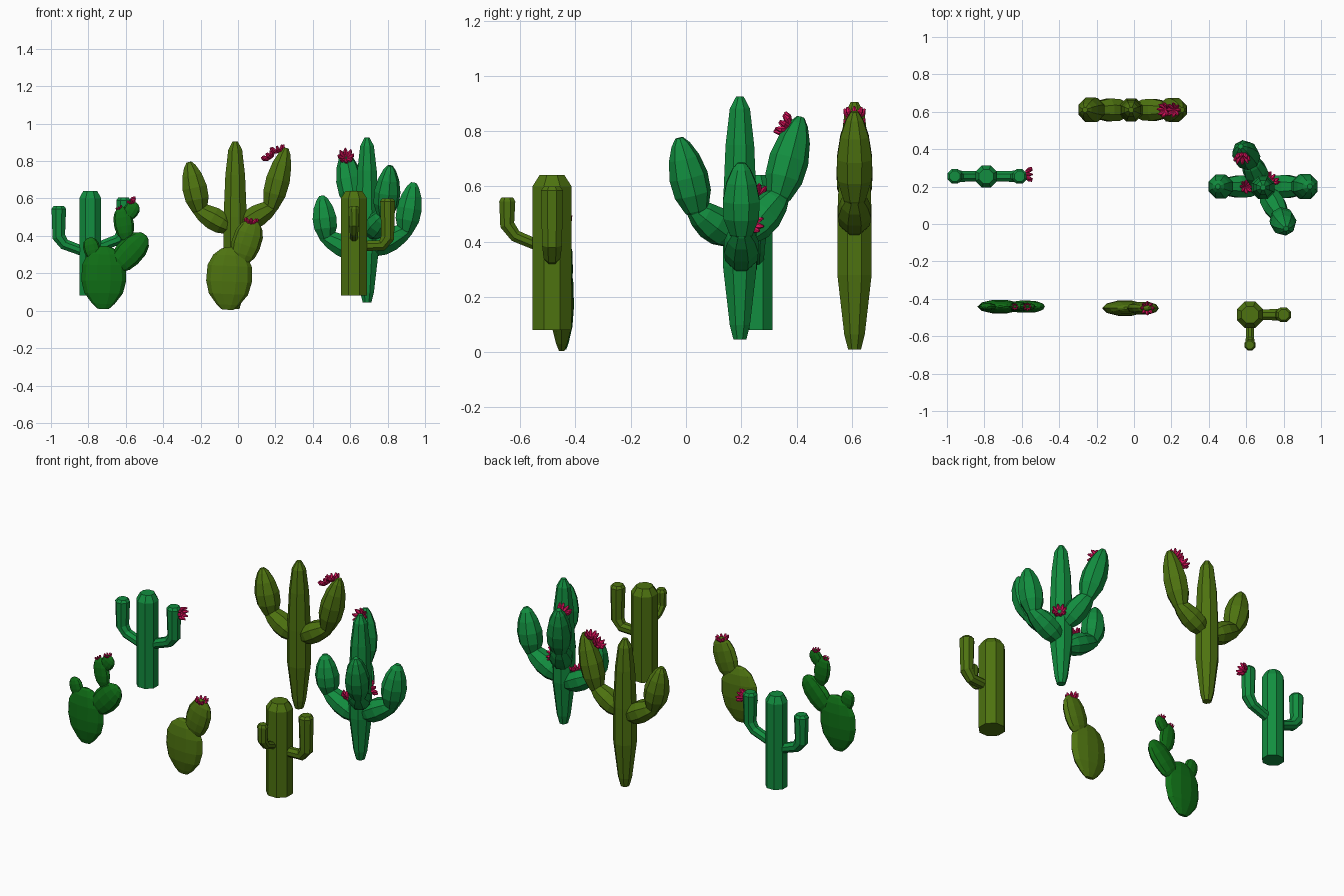
import bpy, bmesh, math
from mathutils import Vector

if "Cube" in bpy.data.objects:
    bpy.data.objects.remove(bpy.data.objects["Cube"])


def material(name, rgb):
    m = bpy.data.materials.new(name)
    m.diffuse_color = (*rgb, 1)
    m.use_nodes = True
    m.node_tree.nodes["Principled BSDF"].inputs["Base Color"].default_value = m.diffuse_color
    return m


TEAL = material("teal_green", (0.006, 0.27, 0.05))
OLIVE = material("olive_green", (0.075, 0.17, 0.005))
DARK = material("dark_green", (0.005, 0.16, 0.008))
PINK = material("flower_pink", (0.75, 0.006, 0.11))

EGG = [(0, .28), (.1, .62), (.3, .95), (.52, 1), (.75, .8), (.92, .48), (1, .2)]
PAD = [(0, .25), (.08, .5), (.25, .86), (.45, 1), (.7, .97), (.87, .74), (.97, .4), (1, .15)]


def add_tube(bm, path, radii, sides=8, side=(0, 1, 0), flat=1.0):
    """Skin rings of the given radii along a planar path; side is the plane normal."""
    pts, s = [Vector(p) for p in path], Vector(side).normalized()
    rings = []
    for i, (p, r) in enumerate(zip(pts, radii)):
        before = (p - pts[i - 1]).normalized() if i else Vector()
        after = (pts[i + 1] - p).normalized() if i < len(pts) - 1 else Vector()
        t = (before + after).normalized()
        u = (s - t * s.dot(t)).normalized()
        v = t.cross(u)
        ring = []
        for k in range(sides):
            a = 2 * math.pi * (k + .5) / sides
            ring.append(bm.verts.new(p + u * math.cos(a) * r * flat + v * math.sin(a) * r))
        rings.append(ring)
    for a, b in zip(rings, rings[1:]):
        for k in range(sides):
            n = (k + 1) % sides
            bm.faces.new((a[k], a[n], b[n], b[k]))
    bm.faces.new(rings[0][::-1])
    bm.faces.new(rings[-1])


def finish(bm, name, mat):
    bmesh.ops.recalc_face_normals(bm, faces=bm.faces)
    me = bpy.data.meshes.new(name)
    bm.to_mesh(me)
    bm.free()
    me.materials.append(mat)
    bpy.context.collection.objects.link(bpy.data.objects.new(name, me))


def tube(name, mat, path, radii, **kw):
    bm = bmesh.new()
    add_tube(bm, path, radii, **kw)
    finish(bm, name, mat)


def lobe(name, mat, a, b, r, profile=EGG, **kw):
    a, b = Vector(a), Vector(b)
    tube(name, mat, [a.lerp(b, t) for t, _ in profile], [r * f for _, f in profile], **kw)


def flower(name, pos, axis, size=.045, petals=8):
    """Open cup of pointed petals around an axis."""
    bm = bmesh.new()
    w, p = Vector(axis).normalized(), Vector(pos)
    u = w.orthogonal().normalized()
    v = w.cross(u)
    for k in range(petals):
        a = 2 * math.pi * k / petals
        d = u * math.cos(a) + v * math.sin(a)
        path = [p + d * size * x + w * size * h
                for x, h in ((.05, -.35), (.45, -.2), (.8, .15), (.98, .55))]
        add_tube(bm, path, [size * f for f in (.12, .25, .27, .1)],
                 sides=6, side=w.cross(d))
    finish(bm, name, PINK)


# Column cacti: octagonal trunk with chamfered top and elbow arms
def column(name, mat, x, y, r, arms):
    tube(name + "_trunk", mat, [(x, y, z) for z in (.08, .60, .64)], (r * 1.06, r * 1.06, r * .68),
         side=(0, 1, 0))
    for i, (dx, dy, reach, z0, z1, top, ar) in enumerate(arms):
        ex, ey = x + dx * reach, y + dy * reach
        path = [(x + dx * r * .5, y + dy * r * .5, z0),
                (ex - dx * .03, ey - dy * .03, z1 - .01),
                (ex, ey, z1 + .03), (ex, ey, top - .015), (ex, ey, top)]
        tube(f"{name}_arm_{i}", mat, path, [ar * f for f in (.72, .8, .95, 1.05, .75)],
             side=(-dy, dx, 0))


column("back_column", TEAL, -.79, .255, .06,
       [(-1, 0, .168, .315, .365, .56, .04), (1, 0, .178, .335, .39, .605, .04)])
column("front_column", OLIVE, .62, -.485, .072,
       [(1, 0, .18, .345, .36, .60, .041), (0, -1, .162, .38, .43, .56, .03)])
flower("back_column_flower", (-.565, .265, .57), (1, 0, .1), .037)

# Prickly pear cacti: flat pads (start x, z, end x, z, radius)
left_pads = [(-.72, .01, -.715, .345, .12), (-.765, .27, -.797, .39, .045),
             (-.67, .215, -.495, .405, .075), (-.595, .37, -.625, .555, .053),
             (-.60, .49, -.545, .578, .042)]
for i, (x0, z0, x1, z1, r) in enumerate(left_pads):
    lobe(f"left_pear_pad_{i}", DARK, (x0, -.442, z0), (x1, -.442, z1), r,
         PAD, sides=10, flat=min(.5, .038 / r if i == 0 else .45))
flower("left_pear_flower_a", (-.57, -.442, .578), (-.1, 0, 1), .022)
flower("left_pear_flower_b", (-.635, -.442, .548), (-.5, 0, 1), .018)
for i, (x0, z0, x1, z1, r, f) in enumerate([(-.055, .005, -.04, .34, .122, .35),
                                            (.005, .24, .085, .485, .078, .45)]):
    lobe(f"middle_pear_pad_{i}", OLIVE, (x0, -.45, z0), (x1, -.45, z1), r,
         PAD, sides=10, flat=f)
flower("middle_pear_flower", (.07, -.45, .475), (.1, 0, 1), .036)

# Branching cacti: tapering trunk with two-lobed arms
TRUNK = [(0, .38), (.06, .6), (.3, 1), (.55, 1), (.8, .85), (.95, .6), (1, .22)]


def branching(name, mat, base, top, r, arms):
    x, y, z = base
    lobe(name + "_trunk", mat, base, (x, y, top), r, TRUNK)
    for i, (start, elbow, tip, ar) in enumerate(arms):
        s, e, t = Vector(start), Vector(elbow), Vector(tip)
        n = (e - s).cross(Vector((0, 0, 1)))
        lobe(f"{name}_lower_lobe_{i}", mat, s, e + (e - s) * .2, ar, side=n)
        lobe(f"{name}_upper_lobe_{i}", mat, e - (t - e) * .1, t, ar * 1.08, side=n)


branching("center_saguaro", OLIVE, (-.015, .61, .01), .905, .067, [
    ((-.02, .61, .43), (-.205, .61, .535), (-.262, .61, .795), .066),
    ((-.01, .61, .44), (.175, .61, .55), (.258, .61, .87), .064)])
flower("center_flower_a", (.165, .61, .825), (-.6, 0, .8), .038)
flower("center_flower_b", (.213, .61, .86), (-.25, 0, 1), .038)

branching("right_saguaro", TEAL, (.69, .195, .045), .925, .066, [
    ((.69, .2, .31), (.895, .2, .425), (.94, .2, .685), .067),
    ((.69, .2, .28), (.475, .2, .39), (.448, .2, .615), .064),
    ((.70, .185, .40), (.785, .04, .51), (.813, -.025, .775), .066),
    ((.69, .2, .40), (.62, .335, .56), (.57, .415, .85), .067)])
flower("right_flower_a", (.577, .358, .822), (0, -.85, .5), .042)
flower("right_flower_b", (.738, .238, .47), (.7, .7, .25), .04)
flower("right_flower_c", (.60, .2, .40), (.35, 0, 1), .036)
